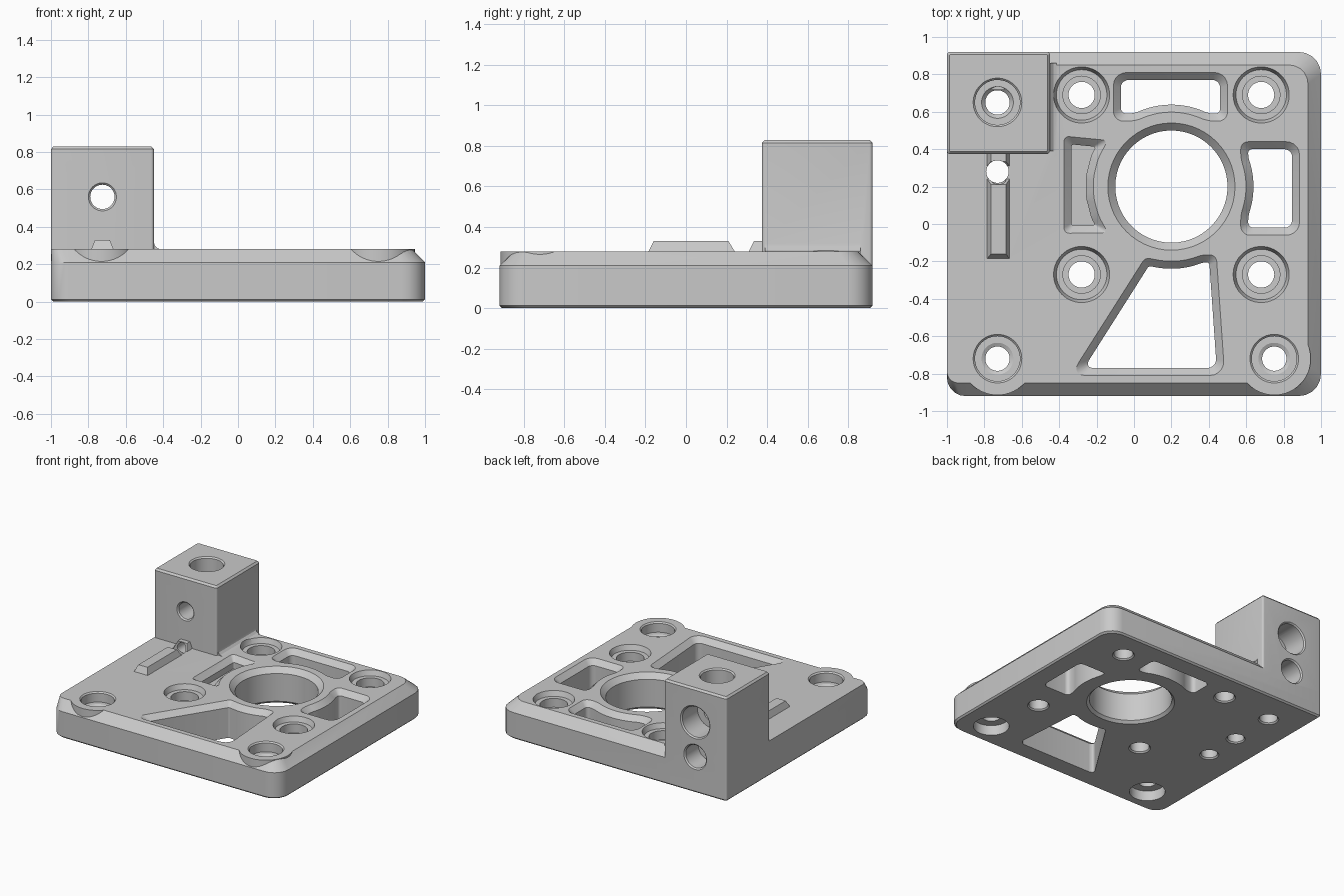
import bpy, bmesh
from math import cos, sin, radians, tau
from mathutils import Vector

old = bpy.data.objects.get("Cube")
if old:
    bpy.data.objects.remove(old)

TOP = 0.28
BORE = (0.2, 0.2)

grey = bpy.data.materials.new("plain grey")
grey.use_nodes = True
grey.diffuse_color = (0.585, 0.585, 0.585, 1)
grey.node_tree.nodes["Principled BSDF"].inputs["Base Color"].default_value = grey.diffuse_color


def circle(c, r, n=56):
    return [Vector((c[0] + r * cos(tau * i / n), c[1] + r * sin(tau * i / n))) for i in range(n)]


def arc(r, start, end, n=5):
    """Points on a circle about the main bore."""
    angles = [radians(start + (end - start) * i / n) for i in range(n + 1)]
    return [(BORE[0] + r * cos(a), BORE[1] + r * sin(a)) for a in angles]


def rounded(points, radius, steps=5):
    """Round the corners; radius is one number or one per corner."""
    pts = [Vector(p) for p in points]
    out = []
    for i, p in enumerate(pts):
        r = radius[i] if isinstance(radius, list) else radius
        a, b = pts[i - 1] - p, pts[(i + 1) % len(pts)] - p
        d = min(r, 0.45 * a.length, 0.45 * b.length)
        a, b = p + a.normalized() * d, p + b.normalized() * d
        for k in range(steps + 1):
            t = k / steps
            w0, w1, w2 = (1 - t) ** 2, 2 * t * (1 - t) * 0.707, t * t
            out.append((a * w0 + p * w1 + b * w2) / (w0 + w1 + w2))
    return out


def inset(points, d):
    """Move a counter-clockwise polygon's edges inwards by d."""
    pts = [Vector(p) for p in points]
    out = []
    for i, p in enumerate(pts):
        e, f = (p - pts[i - 1]).normalized(), (pts[(i + 1) % len(pts)] - p).normalized()
        m = Vector((-e.y - f.y, e.x + f.x)).normalized()
        out.append(p + m * d / max(0.3, m.dot(Vector((-e.y, e.x)))))
    return out


def loft(name, levels, along_y=False):
    """Solid through equal-length outlines, each at its own height."""
    bm = bmesh.new()
    rings = []
    for outline, h in levels:
        rings.append([bm.verts.new((p[0], h, p[1]) if along_y else (p[0], p[1], h)) for p in outline])
    for lo, hi in zip(rings, rings[1:]):
        for i in range(len(lo)):
            bm.faces.new((lo[i - 1], lo[i], hi[i], hi[i - 1]))
    bm.faces.new(rings[0][::-1])
    bm.faces.new(rings[-1])
    bm.normal_update()
    if bm.calc_volume(signed=True) < 0:
        bmesh.ops.reverse_faces(bm, faces=bm.faces[:])
    me = bpy.data.meshes.new(name)
    bm.to_mesh(me)
    bm.free()
    me.materials.append(grey)
    ob = bpy.data.objects.new(name, me)
    bpy.context.collection.objects.link(ob)
    return ob


def combine(target, tool, operation="DIFFERENCE"):
    mod = target.modifiers.new("combine", "BOOLEAN")
    mod.operation, mod.solver, mod.object = operation, "EXACT", tool
    bpy.context.view_layer.objects.active = target
    bpy.ops.object.modifier_apply(modifier=mod.name)
    bpy.data.objects.remove(tool)


def rect(x0, x1, y0, y1):
    return [(x0, y0), (x1, y0), (x1, y1), (x0, y1)]


def drill(c, steps, along_y=False):
    """Cut a round stepped hole from (radius, position) pairs."""
    combine(plate, loft("drill", [(circle(c, r), h) for r, h in steps], along_y))


# Base plate: chamfered on the front, the right and the back
base = rect(-1, 1, -0.92, 0.92)
corners = [0.1, 0.12, 0.12, 0.015]
outer = rounded(base, corners)
upper = rounded(rect(-1, 0.93, -0.85, 0.85), [0.06, 0.08, 0.1, 0.015])
plate = loft("mounting_plate", [(rounded(inset(base, 0.012), corners), 0), (outer, 0.012),
                                (outer, 0.21), (upper, TOP)])

# Bosses that fill the front chamfer
CORNER_HOLES = [(-0.73, -0.72), (0.75, -0.72)]
for c in CORNER_HOLES:
    combine(plate, loft("boss", [(circle(c, 0.195), 0.1), (circle(c, 0.195), TOP)]), "UNION")

# Upright block with softened edges
foot_print = rect(-1, -0.45, 0.375, 0.92)
block = rounded(foot_print, 0.015)
block_top = rounded(inset(foot_print, 0.013), 0.008)
combine(plate, loft("block", [(block, 0.1), (block, 0.815), (block_top, 0.83)]), "UNION")

# Fillet at the foot of the block
foot = [(-0.5, 0.25), (-0.415, 0.25), (-0.415, TOP), (-0.43, 0.285), (-0.445, 0.3), (-0.45, 0.32), (-0.5, 0.32)]
combine(plate, loft("fillet", [(foot, 0.39), (foot, 0.86)], True), "UNION")

# Raised rib in two lengths
for y0, y1, t0, t1 in [(-0.185, 0.24, -0.16, 0.21), (0.31, 0.42, 0.335, 0.42)]:
    combine(plate, loft("rib", [(rect(-0.785, -0.665, y0, y1), 0.25),
                                (rect(-0.785, -0.665, y0, y1), TOP),
                                (rect(-0.765, -0.685, t0, t1), 0.33)]), "UNION")

# Main bore
drill(BORE, [(0.32, -0.1), (0.32, 0), (0.3, 0.02), (0.3, 0.24), (0.34, TOP), (0.34, 0.4)])

# Pockets around the bore: three go through, one is blind
pockets = [
    ([(-0.11, 0.81), (-0.11, 0.55)] + arc(0.4, 119, 61) + [(0.5, 0.55), (0.5, 0.81)], 0.07, -0.1),
    ([(0.57, 0.44)] + arc(0.4, 22, -22) + [(0.57, -0.06), (0.885, -0.06), (0.885, 0.44)], 0.07, -0.1),
    ([(-0.34, -0.81), (0.485, -0.81), (0.44, -0.165)] + arc(0.4, -66, -103) + [(0.06, -0.18)], 0.08, -0.1),
    ([(-0.375, 0.47), (-0.375, -0.05)] + arc(0.42, 216, 144), 0.03, 0.19),
]
for points, radius, floor in pockets:
    if points[1][0] < 0.56 and points[1] == arc(0.4, 22, -22)[0]:
        continue
    rim = rounded(points, radius)
    wall = rounded(inset(points, 0.04), max(radius - 0.03, 0.015))
    combine(plate, loft("pocket", [(wall, floor), (wall, TOP - 0.04), (rim, TOP), (rim, 0.32)]))

# Four countersunk screw holes
for x in (-0.28, 0.68):
    for y in (-0.27, 0.69):
        drill((x, y), [(0.08, -0.1), (0.08, 0), (0.07, 0.01), (0.07, 0.17), (0.1, 0.17), (0.1, 0.24),
                       (0.135, 0.24), (0.15, TOP), (0.15, 0.3)])

# Corner holes, counterbored from both sides
for c in CORNER_HOLES:
    drill(c, [(0.13, -0.1), (0.13, 0.08), (0.065, 0.08), (0.065, 0.19), (0.085, 0.2),
              (0.12, 0.2), (0.12, 0.27), (0.13, TOP), (0.13, 0.4)])

# Vertical holes: through the block, beside it, and blind under the rib
drill((-0.73, 0.65), [(0.075, -0.1), (0.075, 0), (0.065, 0.01), (0.065, 0.66), (0.085, 0.68),
                      (0.12, 0.68), (0.12, 0.82), (0.13, 0.83), (0.13, 0.9)])
drill((-0.73, 0.28), [(0.07, -0.1), (0.07, 0), (0.06, 0.01), (0.06, 0.4)])
drill((-0.73, -0.02), [(0.07, -0.1), (0.07, 0), (0.06, 0.01), (0.06, 0.24)])

# Horizontal holes: cross hole with counterbore at the back, and the lower channel
drill((-0.725, 0.56), [(0.075, 0.3), (0.075, 0.375), (0.065, 0.385), (0.065, 0.72),
                       (0.12, 0.72), (0.12, 0.91), (0.13, 0.92), (0.13, 1)], True)
drill((-0.725, 0.285), [(0.04, -0.1), (0.04, 0.75), (0.09, 0.75), (0.09, 0.91), (0.1, 0.92), (0.1, 1)], True)

# Smooth round walls, keep edges sharp
bpy.ops.object.select_all(action="DESELECT")
plate.select_set(True)
bpy.context.view_layer.objects.active = plate
bpy.ops.object.shade_smooth_by_angle(angle=radians(25))
